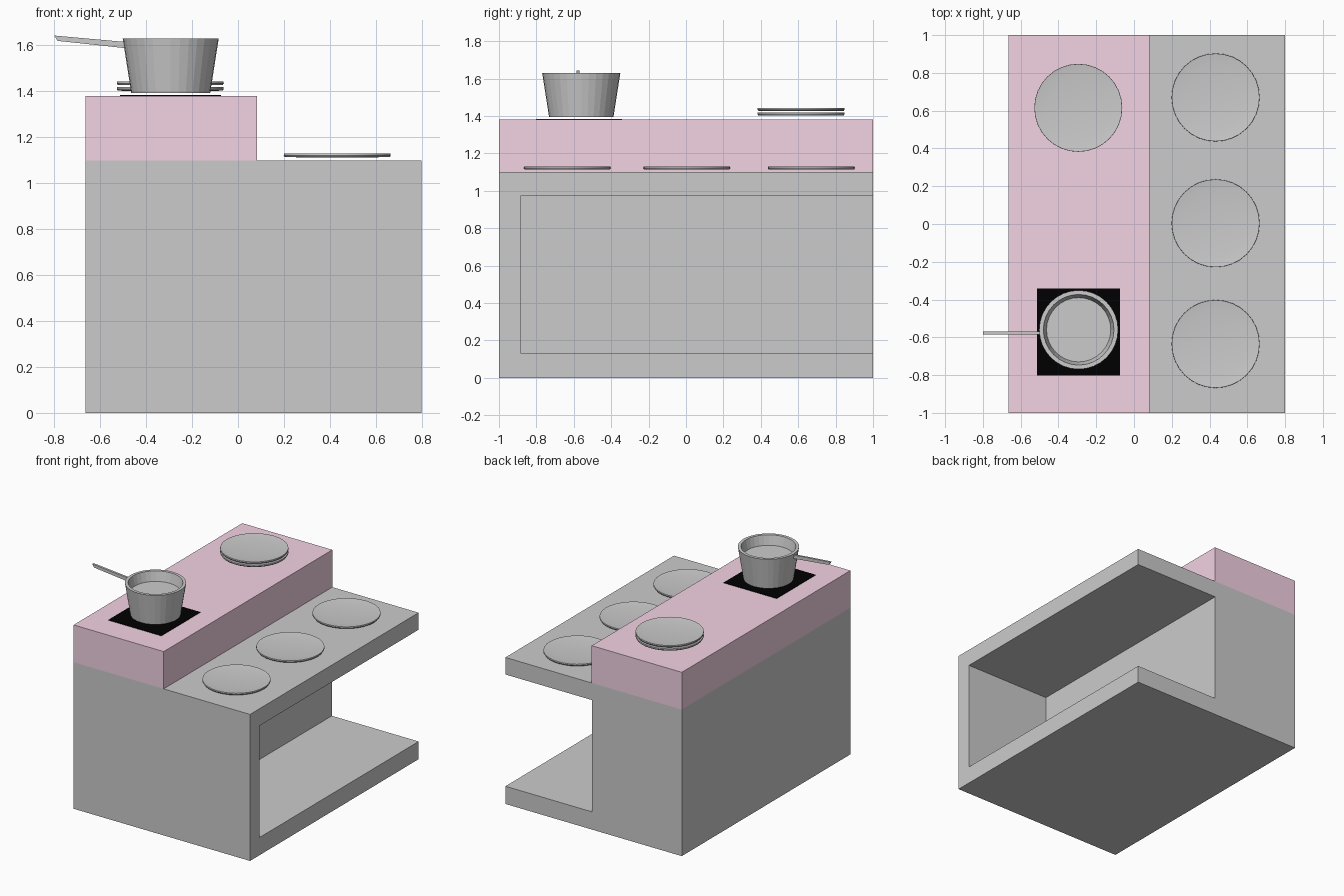
import bpy, bmesh, math

if "Cube" in bpy.data.objects:
    bpy.data.objects.remove(bpy.data.objects["Cube"])


def paint(ob, name, rgb):
    mat = bpy.data.materials.new(name)
    mat.diffuse_color = (*rgb, 1)
    mat.use_nodes = True
    mat.node_tree.nodes["Principled BSDF"].inputs["Base Color"].default_value = mat.diffuse_color
    ob.data.materials.append(mat)


def finish(name, bm):
    bmesh.ops.recalc_face_normals(bm, faces=bm.faces)
    me = bpy.data.meshes.new(name)
    bm.to_mesh(me)
    bm.free()
    ob = bpy.data.objects.new(name, me)
    bpy.context.collection.objects.link(ob)
    return ob


def box(name, lo, hi):
    bm = bmesh.new()
    bmesh.ops.create_cube(bm, size=1)
    for v in bm.verts:
        v.co = [(a + b) / 2 + c * (b - a) for a, b, c in zip(lo, hi, v.co)]
    return finish(name, bm)


def lathe(name, profile, loc, n=32):
    """Closed solid turned around z; profile runs from bottom to inner top."""
    bm = bmesh.new()
    rings = [[bm.verts.new((r * math.cos(2 * math.pi * i / n),
                            r * math.sin(2 * math.pi * i / n), z)) for i in range(n)]
             for r, z in profile]
    for a, b in zip(rings, rings[1:]):
        for i in range(n):
            j = (i + 1) % n
            bm.faces.new((a[i], a[j], b[j], b[i]))
    bm.faces.new(rings[0][::-1])
    bm.faces.new(rings[-1])
    ob = finish(name, bm)
    ob.location = loc
    return ob


def smooth(ob):
    bpy.ops.object.select_all(action='DESELECT')
    ob.select_set(True)
    bpy.context.view_layer.objects.active = ob
    bpy.ops.object.shade_smooth_by_angle(angle=math.radians(30))


# Counter body with a storage bay open to the right and the back
body = box("counter_body", (-0.665, -1, 0), (0.8, 1, 1.1))
cutter = box("bay_cutter", (0.08, -0.885, 0.133), (1, 1.2, 0.972))
cutter.hide_render = True
mod = body.modifiers.new("bay", 'BOOLEAN')
mod.operation = 'DIFFERENCE'
mod.object = cutter
mod.solver = 'EXACT'
bpy.context.view_layer.objects.active = body
bpy.ops.object.modifier_apply(modifier=mod.name)
bpy.data.objects.remove(cutter)

# Raised pink worktop
shelf = box("raised_worktop", (-0.665, -1, 1.1), (0.083, 1, 1.38))
paint(shelf, "pink", (0.9, 0.65, 0.77))

# Black hob plate
hob = box("hob", (-0.514, -0.803, 1.38), (-0.074, -0.342, 1.384))
paint(hob, "black", (0.0, 0.0, 0.0))

# Plates: three on the counter, two stacked on the worktop
plate_profile = [(0.17, 0), (0.229, 0.001), (0.233, 0.008), (0.232, 0.016), (0.168, 0.008)]
spots = [(0.432, -0.635, 1.113), (0.432, 0.004, 1.113), (0.432, 0.67, 1.113),
         (-0.295, 0.615, 1.402), (-0.295, 0.615, 1.427)]
for k, spot in enumerate(spots, 1):
    smooth(lathe(f"plate_{k}", plate_profile, spot))

# Saucepan with tapered wall
lathe("saucepan", [(0.172, 0), (0.209, 0.236), (0.187, 0.236), (0.17, 0.165)],
      (-0.293, -0.56, 1.394))

# Saucepan handle
bm = bmesh.new()
pts = [(-0.8, 1.643), (-0.786, 1.62), (-0.488, 1.588), (-0.488, 1.615)]
face = bm.faces.new([bm.verts.new((x, -0.585, z)) for x, z in pts])
ext = bmesh.ops.extrude_face_region(bm, geom=[face])
bmesh.ops.translate(bm, vec=(0, 0.016, 0),
                    verts=[g for g in ext["geom"] if isinstance(g, bmesh.types.BMVert)])
finish("saucepan_handle", bm)
